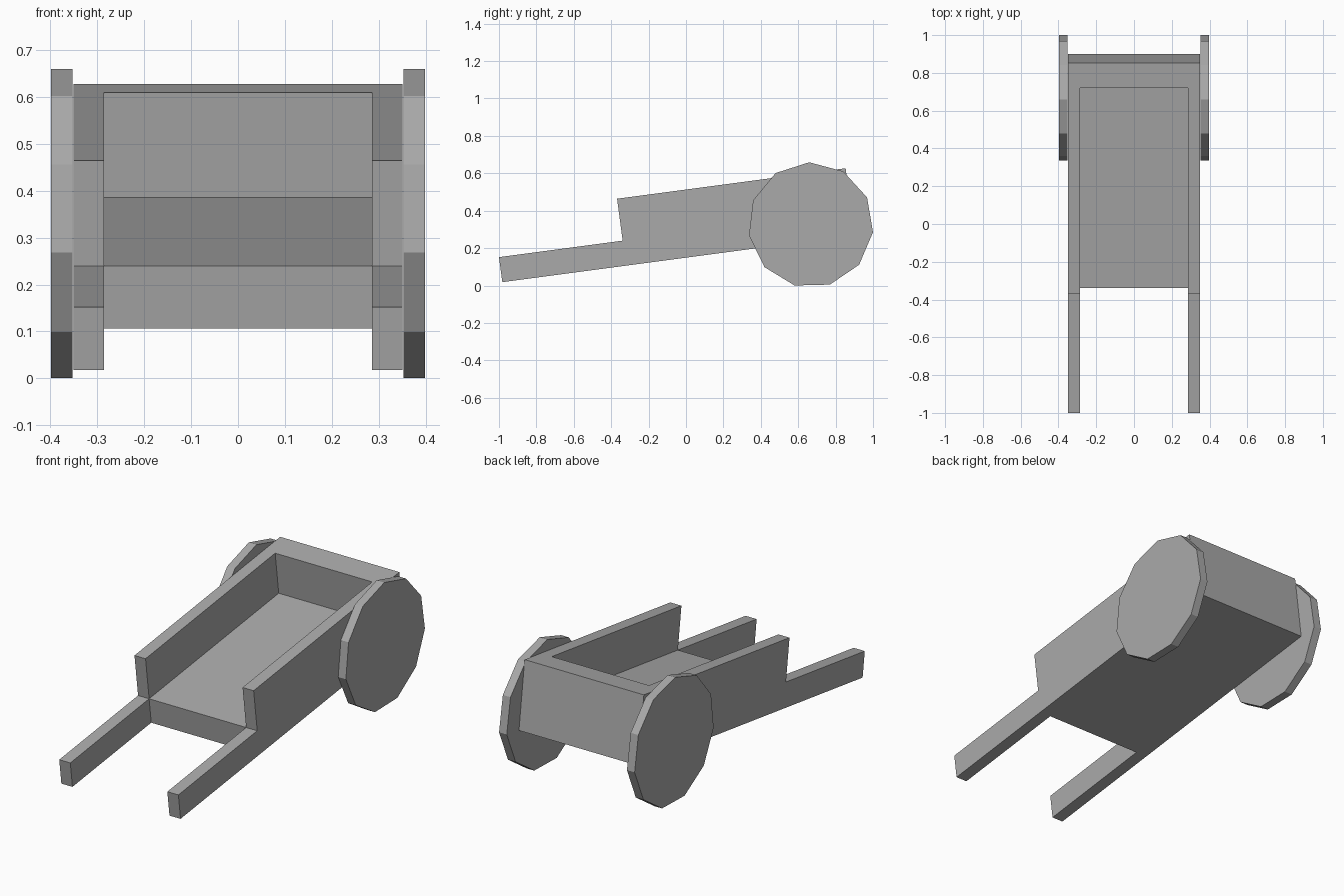
import bpy, bmesh
from math import radians, cos, sin, pi
from mathutils import Matrix

cube = bpy.data.objects.get("Cube")
if cube:
    bpy.data.objects.remove(cube, do_unlink=True)

grey = bpy.data.materials.new("plain_grey")
grey.use_nodes = True
colour = (0.4, 0.4, 0.4, 1)
grey.diffuse_color = colour
grey.node_tree.nodes["Principled BSDF"].inputs["Base Color"].default_value = colour


def prism(name, profile, x0, x1, matrix=Matrix()):
    """Extrude a (y, z) profile along x."""
    bm = bmesh.new()
    face = bm.faces.new([bm.verts.new((x0, y, z)) for y, z in profile])
    ext = bmesh.ops.extrude_face_region(bm, geom=[face])["geom"]
    moved = [v for v in ext if isinstance(v, bmesh.types.BMVert)]
    bmesh.ops.translate(bm, verts=moved, vec=(x1 - x0, 0, 0))
    bmesh.ops.recalc_face_normals(bm, faces=bm.faces)
    bm.transform(matrix)
    mesh = bpy.data.meshes.new(name)
    bm.to_mesh(mesh)
    bm.free()
    mesh.materials.append(grey)
    obj = bpy.data.objects.new(name, mesh)
    bpy.context.collection.objects.link(obj)
    return obj


# Cart tilts up from the handle tips towards the wheels
tilt = Matrix.Translation((0, -0.982, 0.018)) @ Matrix.Rotation(radians(7.6), 4, "X")
step, back, inner_back = 0.667, 1.9, 1.764
floor, rim = 0.135, 0.361
half, inner_half = 0.35, 0.285

# Body: side silhouette with handles, hollowed between the sides
body = prism("cart_body", [(0, 0), (back, 0), (back, rim), (step, rim),
                           (step, floor), (0, floor)], -half, half, tilt)
cutter = prism("hollow_cutter", [(-0.1, -0.1), (step, -0.1), (step, floor),
                                 (inner_back, floor), (inner_back, 0.5), (-0.1, 0.5)],
               -inner_half, inner_half, tilt)
cutter.hide_render = True
mod = body.modifiers.new("hollow", "BOOLEAN")
mod.operation = "DIFFERENCE"
mod.solver = "EXACT"
mod.object = cutter
bpy.context.view_layer.objects.active = body
bpy.ops.object.modifier_apply(modifier=mod.name)
bpy.data.objects.remove(cutter, do_unlink=True)

# Wheels: solid eleven-sided discs
sides, radius, phase = 11, 0.335, radians(91.4)
rim_points = [(0.667 + radius * cos(phase + 2 * pi * i / sides),
               0.324 + radius * sin(phase + 2 * pi * i / sides)) for i in range(sides)]
for name, side in (("left_wheel", 1), ("right_wheel", -1)):
    prism(name, rim_points, side * 0.353, side * 0.398)
